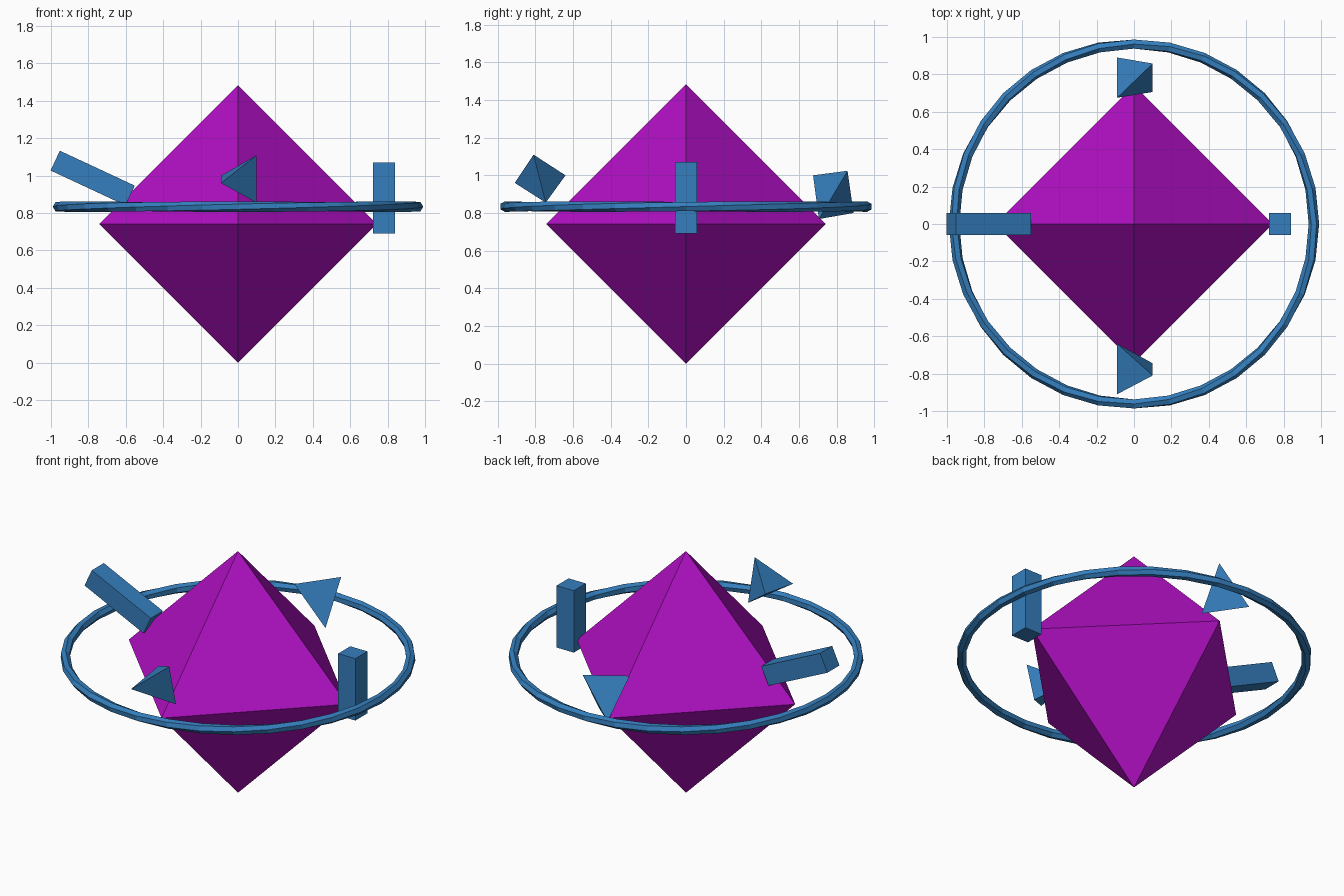
import bpy
import bmesh
import math
from mathutils import Matrix, Vector

if "Cube" in bpy.data.objects:
    bpy.data.objects.remove(bpy.data.objects["Cube"], do_unlink=True)


def material(name, colour):
    mat = bpy.data.materials.new(name)
    mat.use_nodes = True
    mat.diffuse_color = colour
    mat.node_tree.nodes["Principled BSDF"].inputs["Base Color"].default_value = colour
    return mat


purple = material("vivid purple", (0.43, 0.005, 0.54, 1))
blue = material("steel blue", (0.035, 0.21, 0.51, 1))


def add_object(name, bm, mat):
    bmesh.ops.recalc_face_normals(bm, faces=bm.faces)
    mesh = bpy.data.meshes.new(name)
    bm.to_mesh(mesh)
    bm.free()
    mesh.materials.append(mat)
    obj = bpy.data.objects.new(name, mesh)
    bpy.context.collection.objects.link(obj)
    return obj


def hull(name, points, mat):
    bm = bmesh.new()
    for p in points:
        bm.verts.new(p)
    bmesh.ops.convex_hull(bm, input=bm.verts)
    return add_object(name, bm, mat)


def bar(name, centre, size, tilt):
    bm = bmesh.new()
    place = Matrix.Translation(centre) @ Matrix.Rotation(tilt, 4, "Y") @ Matrix.Diagonal((*size, 1))
    bmesh.ops.create_cube(bm, size=1, matrix=place)
    return add_object(name, bm, blue)


# Central eight-sided crystal
R = 0.742
centre = Vector((0, 0, R))
hull("crystal", [centre + s * R * Vector(axis) for s in (1, -1)
                 for axis in ((1, 0, 0), (0, 1, 0), (0, 0, 1))], purple)

# Floating bars on the two sides
bar("left_bar", (0.78, 0, 0.88), (0.117, 0.117, 0.38), 0)
bar("right_bar", (-0.777, 0, 0.987), (0.442, 0.117, 0.117), math.radians(25))

# Floating tetrahedra at the front and back
hull("front_tetrahedron", [(-0.09, -0.64, 1.0), (-0.09, -0.91, 0.96),
                           (0.1, -0.81, 1.11), (0.1, -0.745, 0.855)], blue)
hull("back_tetrahedron", [(-0.09, 0.675, 1.0), (-0.09, 0.89, 0.8),
                          (0.1, 0.858, 1.024), (0.1, 0.706, 0.768)], blue)

# Thin ring, its six-sided section twisting once round the loop
SEGMENTS, SIDES = 32, 6
bm = bmesh.new()
loops = []
for i in range(SEGMENTS):
    a = math.tau * i / SEGMENTS
    section = []
    for j in range(SIDES):
        t = math.tau * j / SIDES + a
        r = 0.962 + 0.028 * math.cos(t)
        section.append(bm.verts.new((r * math.cos(a), r * math.sin(a),
                                     0.834 + 0.028 * math.sin(t))))
    loops.append(section)
for i in range(SEGMENTS):
    here, there = loops[i], loops[(i + 1) % SEGMENTS]
    for j in range(SIDES):
        k = (j + 1) % SIDES
        bm.faces.new((here[j], there[j], there[k], here[k]))
add_object("ring", bm, blue)
